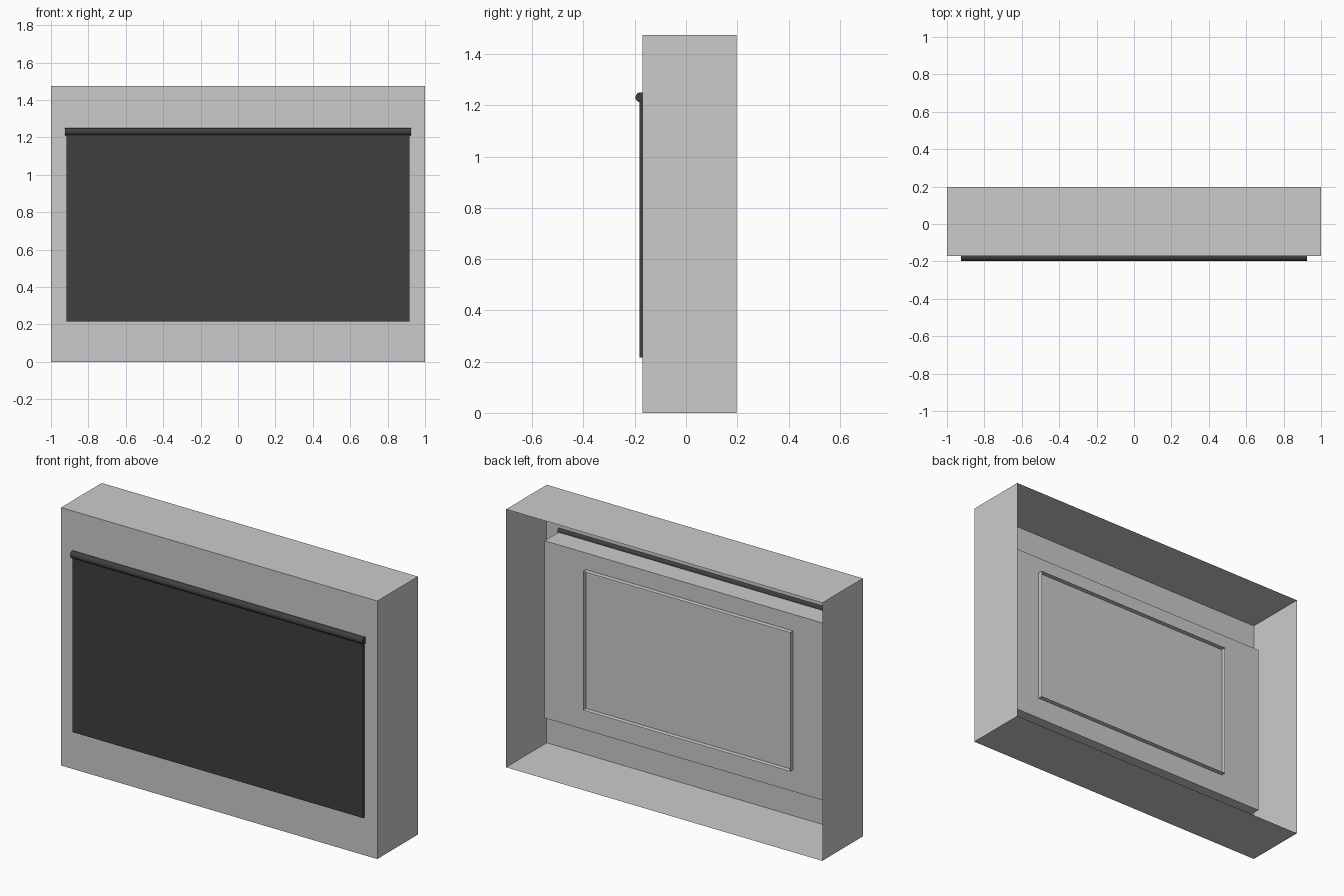
import bpy, bmesh, math
from mathutils import Matrix, Vector

if "Cube" in bpy.data.objects:
    bpy.data.objects.remove(bpy.data.objects["Cube"])

dark = bpy.data.materials.new("dark_fabric")
dark.diffuse_color = (0.05, 0.05, 0.05, 1)
dark.use_nodes = True
dark.node_tree.nodes["Principled BSDF"].inputs["Base Color"].default_value = dark.diffuse_color


def box(name, half_x, y0, y1, z0, z1, open_back=False, open_front=False, mat=None):
    """Box centred on x = 0, optionally without its +y or -y face."""
    bm = bmesh.new()
    bmesh.ops.create_cube(bm, size=1)
    bm.normal_update()
    gone = [f for f in bm.faces
            if (open_back and f.normal.y > 0.9) or (open_front and f.normal.y < -0.9)]
    bmesh.ops.delete(bm, geom=gone, context='FACES_ONLY')
    bmesh.ops.scale(bm, vec=(2 * half_x, y1 - y0, z1 - z0), verts=bm.verts)
    bmesh.ops.translate(bm, vec=(0, (y0 + y1) / 2, (z0 + z1) / 2), verts=bm.verts)
    me = bpy.data.meshes.new(name)
    bm.to_mesh(me)
    bm.free()
    ob = bpy.data.objects.new(name, me)
    bpy.context.collection.objects.link(ob)
    if mat:
        me.materials.append(mat)
    return ob


# Outer shell, open at the back
box("cabinet_shell", 1.0, -0.17, 0.197, 0.0, 1.475, open_back=True)

# Raised block inside the shell and the thin open rim on its back
box("inner_block", 0.917, -0.17, -0.032, 0.217, 1.23, open_front=True)
box("back_rim", 0.655, -0.032, -0.004, 0.342, 1.135, open_back=True, open_front=True)

# Dark cover sheet on the front
box("front_cover", 0.918, -0.182, -0.168, 0.217, 1.23, mat=dark)

# Roller along the top of the cover
bpy.ops.mesh.primitive_cylinder_add(vertices=32, radius=0.0195, depth=1.848,
                                    location=(0, -0.1775, 1.231),
                                    rotation=(0, math.pi / 2, 0))
roller = bpy.context.object
roller.name = "top_roller"
roller.data.materials.append(dark)
bpy.ops.object.shade_smooth_by_angle()
